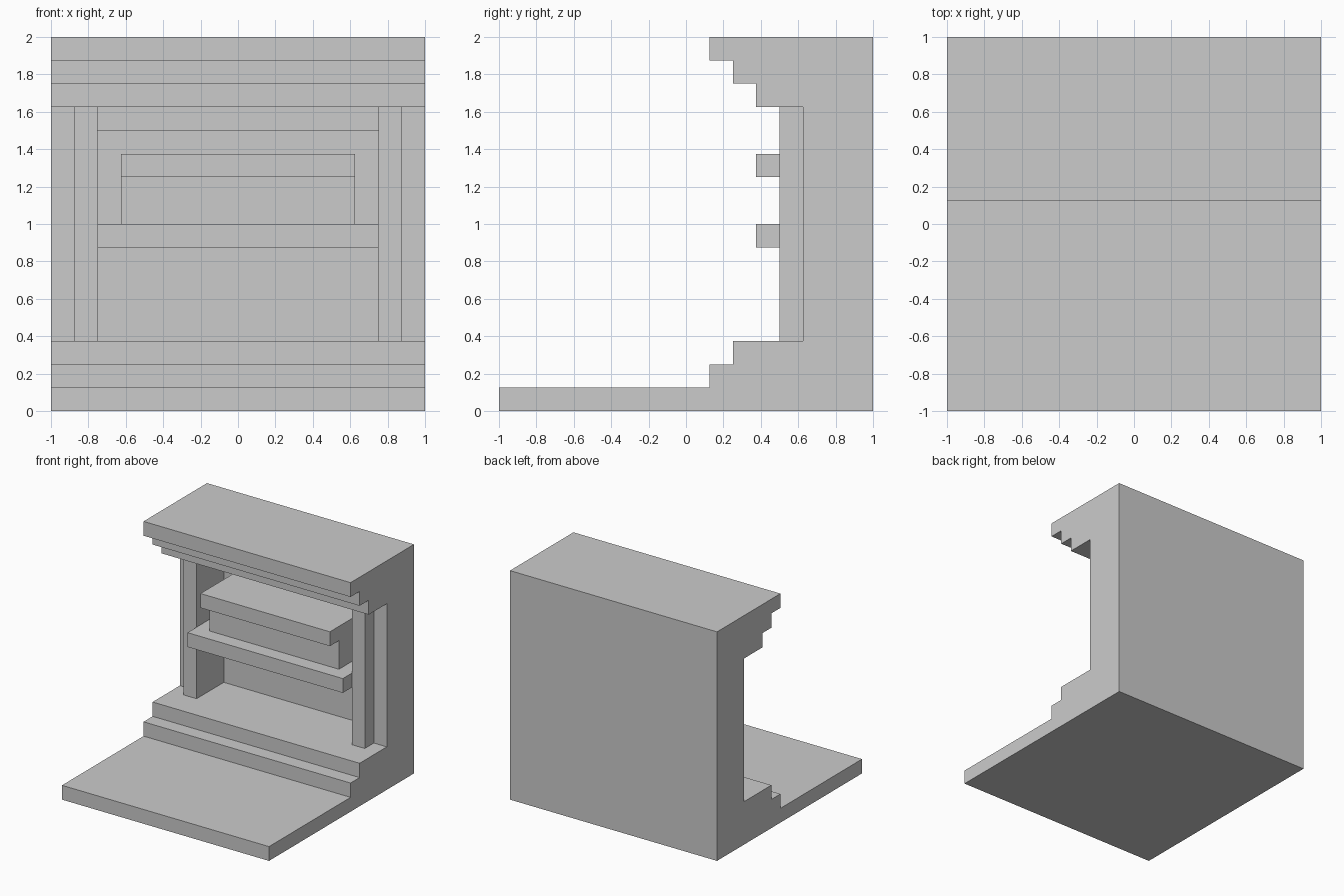
import bpy
import bmesh

# Remove the default cube only
cube = bpy.data.objects.get("Cube")
if cube:
    bpy.data.objects.remove(cube)

# Single stone colour
stone = bpy.data.materials.new("grey_stone")
stone.use_nodes = True
colour = (0.6, 0.6, 0.6, 1)
stone.diffuse_color = colour
stone.node_tree.nodes["Principled BSDF"].inputs["Base Color"].default_value = colour


def extrude_profile(name, profile, x0, x1):
    """Extrude a closed (y, z) outline from x0 to x1."""
    bm = bmesh.new()
    face = bm.faces.new([bm.verts.new((x0, y, z)) for y, z in profile])
    ext = bmesh.ops.extrude_face_region(bm, geom=[face])
    verts = [g for g in ext["geom"] if isinstance(g, bmesh.types.BMVert)]
    bmesh.ops.translate(bm, verts=verts, vec=(x1 - x0, 0, 0))
    bmesh.ops.recalc_face_normals(bm, faces=bm.faces)
    mesh = bpy.data.meshes.new(name)
    bm.to_mesh(mesh)
    bm.free()
    mesh.materials.append(stone)
    obj = bpy.data.objects.new(name, mesh)
    bpy.context.collection.objects.link(obj)
    return obj


def box(name, x, y, z):
    """Box from (min, max) pairs."""
    return extrude_profile(name, [(y[0], z[0]), (y[1], z[0]), (y[1], z[1]), (y[0], z[1])], *x)


WALL, BACK = 0.625, 0.875

# Body: hearth slab, two steps, wall and stepped cornice in one side profile
body = extrude_profile("body", [
    (1, 0), (1, 2), (0.125, 2), (0.125, 1.875), (0.25, 1.875), (0.25, 1.75),
    (0.375, 1.75), (0.375, 1.625), (WALL, 1.625), (WALL, 0.375),
    (0.25, 0.375), (0.25, 0.25), (0.125, 0.25), (0.125, 0.125),
    (-1, 0.125), (-1, 0)], -1, 1)

# Niche cut into the wall
cutter = box("niche_cutter", (-0.875, 0.875), (0.5, BACK), (0.375, 1.625))
cutter.hide_render = True
cutter.hide_viewport = True
cut = body.modifiers.new("niche", "BOOLEAN")
cut.operation = "DIFFERENCE"
cut.solver = "EXACT"
cut.object = cutter
bpy.context.view_layer.objects.active = body
bpy.ops.object.modifier_apply(modifier=cut.name)
bpy.data.objects.remove(cutter)

# Columns on both sides of the niche
for side, x in (("left", (0.75, 0.875)), ("right", (-0.875, -0.75))):
    box(side + "_column", x, (0.5, BACK), (0.375, 1.625))

# Lintel, mantel shelf, and the panel with its cap
box("lintel", (-0.75, 0.75), (WALL, BACK), (1.5, 1.625))
box("mantel_shelf", (-0.75, 0.75), (0.375, BACK), (0.875, 1))
box("panel", (-0.625, 0.625), (0.5, BACK), (1, 1.25))
box("panel_cap", (-0.625, 0.625), (0.375, BACK), (1.25, 1.375))
